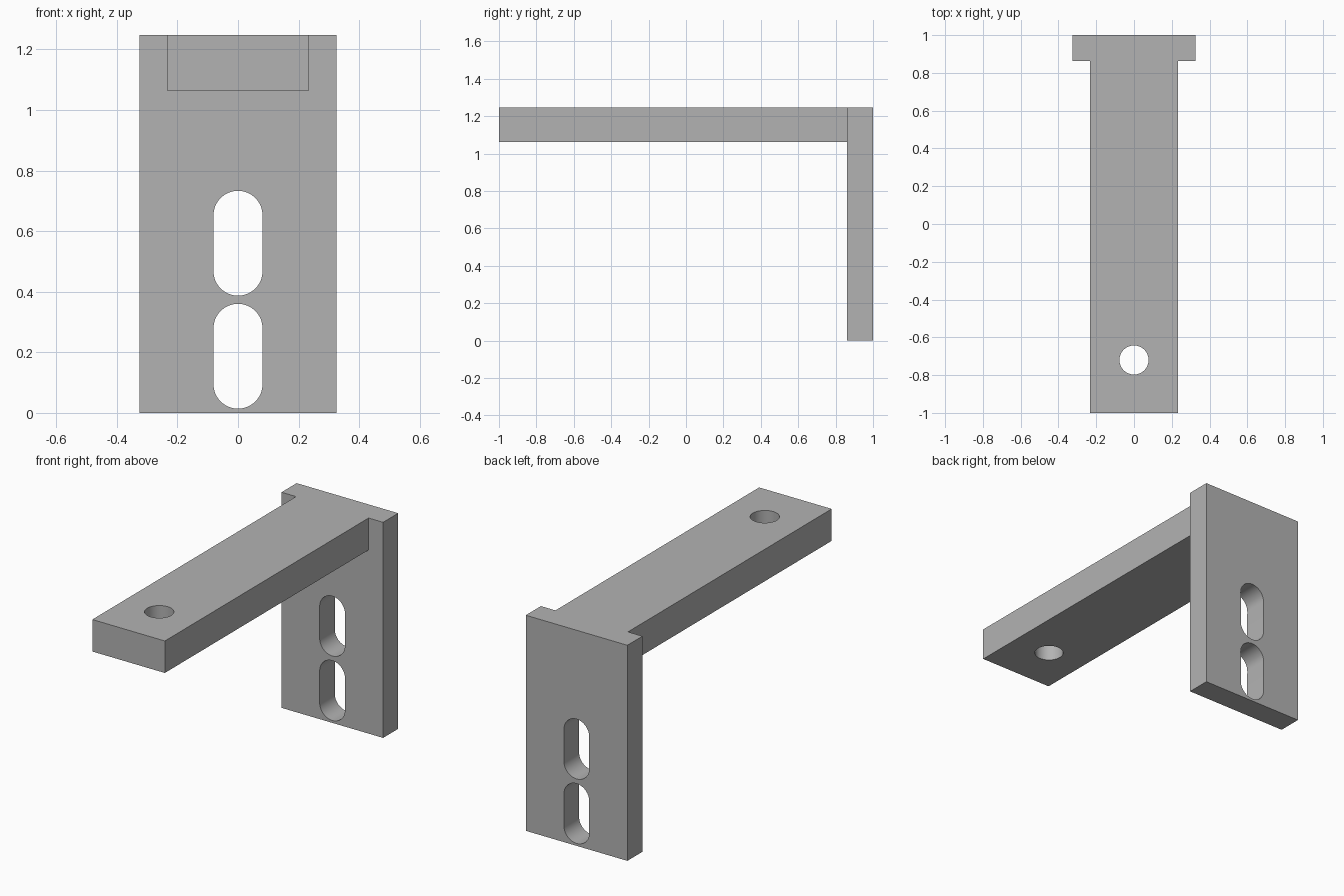
import bpy
from math import radians
from mathutils import Vector

cube = bpy.data.objects.get("Cube")
if cube:
    bpy.data.objects.remove(cube, do_unlink=True)

PLATE_HALF, ARM_HALF = 0.325, 0.232
PLATE_FRONT, ARM_BOTTOM, TOP = 0.862, 1.062, 1.247
SLOT_RADIUS, HOLE_RADIUS = 0.081, 0.077


def box(name, low, high):
    low, high = Vector(low), Vector(high)
    bpy.ops.mesh.primitive_cube_add(size=1, location=(low + high) / 2)
    obj = bpy.context.object
    obj.name = name
    obj.scale = high - low
    bpy.ops.object.transform_apply(location=True, rotation=True, scale=True)
    return obj


def rod(name, radius, centre, rotation=(0, 0, 0)):
    bpy.ops.mesh.primitive_cylinder_add(
        vertices=64, radius=radius, depth=0.6, location=centre, rotation=rotation)
    obj = bpy.context.object
    obj.name = name
    bpy.ops.object.transform_apply(location=True, rotation=True, scale=True)
    return obj


def combine(target, tool, operation):
    mod = target.modifiers.new(tool.name, 'BOOLEAN')
    mod.operation, mod.solver, mod.object = operation, 'EXACT', tool
    bpy.context.view_layer.objects.active = target
    bpy.ops.object.modifier_apply(modifier=mod.name)
    bpy.data.objects.remove(tool, do_unlink=True)


def slot_cutter(bottom, top):
    # A round rod whose upper half is pulled up into a stadium shape
    middle = bottom + SLOT_RADIUS
    obj = rod("slot_cutter", SLOT_RADIUS, (0, 0.93, middle), (radians(90), 0, 0))
    stretch = top - bottom - 2 * SLOT_RADIUS
    for v in obj.data.vertices:
        if v.co.z > middle - 0.0001:
            v.co.z += stretch
    return obj


# Upright plate joined with the horizontal arm
bracket = box("wall_bracket", (-PLATE_HALF, PLATE_FRONT, 0), (PLATE_HALF, 1, TOP))
arm = box("arm", (-ARM_HALF, -1, ARM_BOTTOM), (ARM_HALF, PLATE_FRONT + 0.05, TOP))
combine(bracket, arm, 'UNION')

# Two mounting slots in the plate and a round hole in the arm
for bottom, top in ((0.014, 0.36), (0.387, 0.733)):
    combine(bracket, slot_cutter(bottom, top), 'DIFFERENCE')
hole = rod("hole_cutter", HOLE_RADIUS, (0, -0.72, 1.15))
combine(bracket, hole, 'DIFFERENCE')

# Plain grey finish
grey = bpy.data.materials.new("plain grey")
grey.use_nodes = True
colour = (0.45, 0.45, 0.45, 1)
grey.diffuse_color = colour
grey.node_tree.nodes["Principled BSDF"].inputs["Base Color"].default_value = colour
bracket.data.materials.clear()
bracket.data.materials.append(grey)

bpy.ops.object.select_all(action='DESELECT')
bracket.select_set(True)
bpy.context.view_layer.objects.active = bracket
bpy.ops.object.shade_smooth_by_angle(angle=radians(30))
